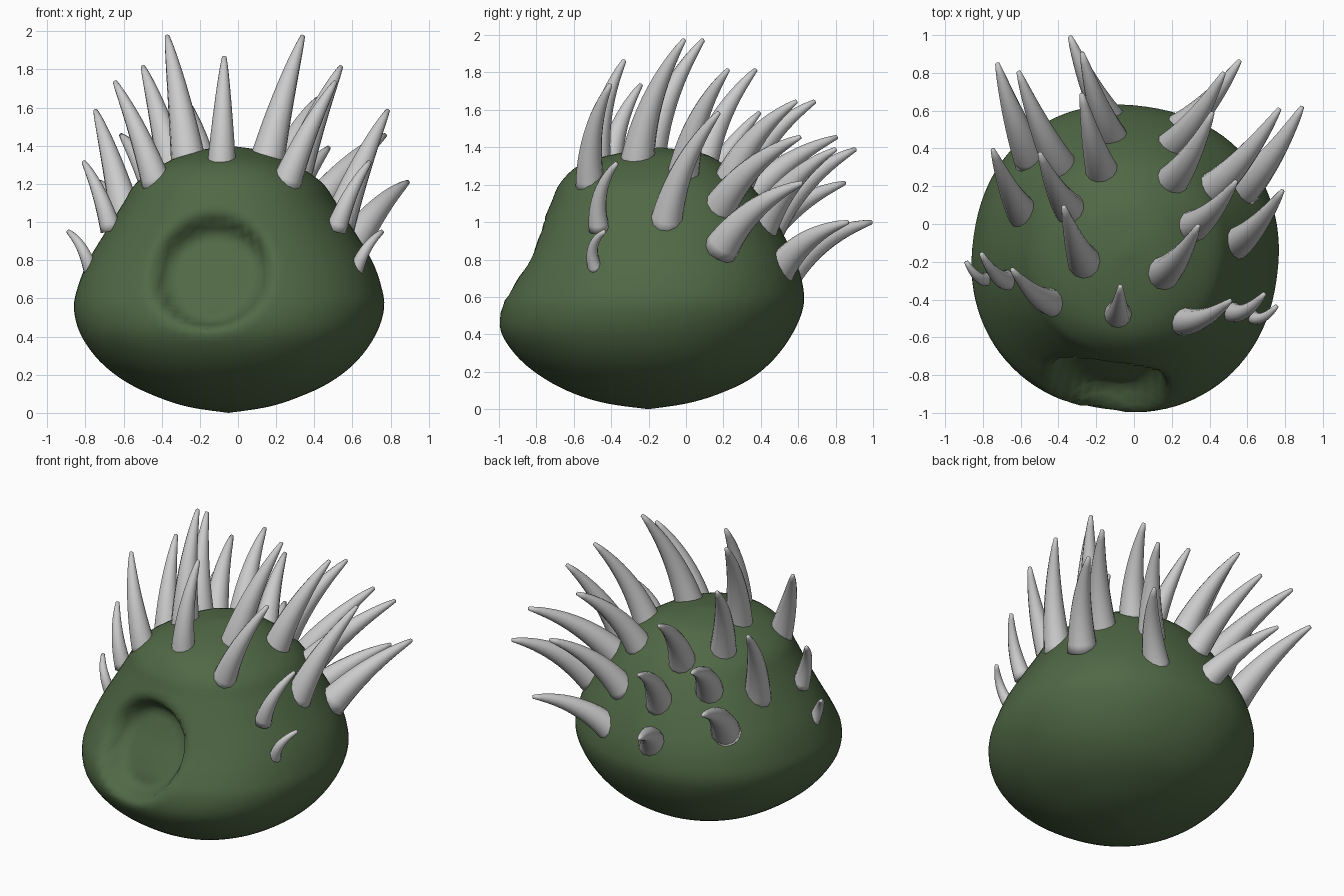
import bpy, bmesh, math
from mathutils import Vector, Matrix

if "Cube" in bpy.data.objects:
    bpy.data.objects.remove(bpy.data.objects["Cube"])

ORIGIN = Vector((-0.05, -0.2, 0))
TURN = math.radians(-8.1)                      # whole creature is turned slightly
SIDE = Vector((math.cos(TURN), math.sin(TURN), 0))   # normal of its symmetry plane


def finish(bm, name, mat=None):
    bmesh.ops.remove_doubles(bm, verts=bm.verts, dist=1e-5)
    bmesh.ops.recalc_face_normals(bm, faces=bm.faces)
    for f in bm.faces:
        f.smooth = True
    me = bpy.data.meshes.new(name)
    bm.to_mesh(me)
    bm.free()
    ob = bpy.data.objects.new(name, me)
    bpy.context.collection.objects.link(ob)
    if mat:
        me.materials.append(mat)
    return ob


def skin(bm, rings):
    loops = [[bm.verts.new(p) for p in r] for r in rings]
    for a, b in zip(loops, loops[1:]):
        n = len(a)
        for i in range(n):
            j = (i + 1) % n
            bm.faces.new((a[i], a[j], b[j], b[i]))


def catmull(pts, steps):
    P = [pts[0]] + pts + [pts[-1]]
    out = []
    for a, b, c, d in zip(P, P[1:], P[2:], P[3:]):
        for k in range(steps):
            t = k / steps
            out.append([0.5 * (2 * q + (r - p) * t + (2 * p - 5 * q + 4 * r - s) * t * t
                               + (3 * q - p - 3 * r + s) * t ** 3)
                        for p, q, r, s in zip(a, b, c, d)])
    return out + [list(pts[-1])]


# Body: stacked rounded sections (height, half width, front y, back y)
sections = [
    (0.00, 0.00, -0.20, -0.20), (0.03, 0.20, -0.42, 0.00), (0.08, 0.36, -0.59, 0.17),
    (0.16, 0.53, -0.75, 0.34), (0.27, 0.67, -0.89, 0.47), (0.41, 0.77, -0.985, 0.57),
    (0.55, 0.81, -0.985, 0.625), (0.67, 0.79, -0.93, 0.62), (0.80, 0.74, -0.855, 0.58),
    (0.95, 0.65, -0.785, 0.51), (1.10, 0.555, -0.72, 0.42), (1.21, 0.48, -0.67, 0.33),
    (1.31, 0.33, -0.56, 0.20), (1.37, 0.19, -0.35, 0.08), (1.40, 0.00, -0.14, -0.14)]


def dent(x, y, z):
    # round mouth hollow pressed into the sloping front
    d = math.hypot(x / 0.3, (z - 0.74) / 0.29)
    if y > 0 or d > 1.1:
        return Vector((x, y, z))
    t = min(1, (1.1 - d) / 0.35)
    w = t * t * (3 - 2 * t)
    return Vector((x, y + 0.15 * w, z - 0.03 * w))


rot = Matrix.Rotation(TURN, 3, 'Z')
rings = []
for z, a, yf, yb in catmull(sections, 4):
    ring = []
    for i in range(96):
        u = 2 * math.pi * i / 96
        c, s = math.cos(u), math.sin(u)
        x = a * math.copysign(abs(c) ** 0.92, c)
        y = (yf + yb) / 2 + (yb - yf) / 2 * math.copysign(abs(s) ** 0.92, s)
        ring.append(rot @ dent(x, y + 0.2, max(z, 0)) + ORIGIN)
    rings.append(ring)
green = bpy.data.materials.new("dark_green")
green.diffuse_color = (0.08, 0.14, 0.06, 1)
green.use_nodes = True
green.node_tree.nodes["Principled BSDF"].inputs["Base Color"].default_value = green.diffuse_color
bm = bmesh.new()
skin(bm, rings)
finish(bm, "body", green)


# Spikes: bent, tapering horns sunk into the body
def spike(name, base, tip, radius):
    axis = (tip - base).normalized()
    bend = Vector((0, -0.6, 0.6))
    bend = (bend - axis * bend.dot(axis)) * 0.12
    start = base - axis * 0.06
    mid = (start + tip) / 2 + bend
    u = axis.cross(Vector((0, 1, 0.3))).normalized()
    rings = []
    for k in range(13):
        t = k / 12
        p = start * (1 - t) ** 2 + mid * 2 * t * (1 - t) + tip * t * t
        d = ((mid - start) * (1 - t) + (tip - mid) * t).normalized()
        a = (u - d * u.dot(d)).normalized()
        b = d.cross(a)
        r = radius * 1.08 * (1 - t) ** 0.85 + 0.012 * t
        rings.append([p + a * r * math.cos(math.pi * i / 6) + b * r * math.sin(math.pi * i / 6)
                      for i in range(12)])
    rings.append([tip + axis * 0.006] * 12)
    rings.insert(0, [start] * 12)
    bm = bmesh.new()
    skin(bm, rings)
    finish(bm, name)


def mirrored(p):
    return p - 2 * (p - ORIGIN).dot(SIDE) * SIDE


# name, base, tip, radius (right-hand side, mirrored to the left)
pairs = [
    ("brow_spike_low", (0.65, -0.47, 0.79), (0.755, -0.435, 0.95), 0.036),
    ("brow_spike_mid", (0.54, -0.45, 1.01), (0.69, -0.37, 1.315), 0.052),
    ("brow_spike_high", (0.27, -0.50, 1.23), (0.51, -0.405, 1.735), 0.075),
    ("crown_spike", (0.16, -0.245, 1.34), (0.34, -0.01, 1.975), 0.088),
    ("upper_spike", (0.31, 0.00, 1.26), (0.54, 0.225, 1.815), 0.085),
    ("shoulder_spike", (0.54, -0.09, 1.01), (0.785, 0.175, 1.585), 0.085),
    ("back_spike", (0.21, 0.25, 1.22), (0.415, 0.59, 1.645), 0.085),
    ("flank_spike", (0.42, 0.20, 1.08), (0.77, 0.61, 1.455), 0.088),
    ("side_spike", (0.60, 0.22, 0.88), (0.89, 0.62, 1.21), 0.09),
    ("rear_spike", (0.21, 0.43, 0.99), (0.475, 0.80, 1.39), 0.085),
    ("tail_spike", (0.25, 0.52, 0.74), (0.56, 0.865, 1.0), 0.085)]
for name, base, tip, r in pairs:
    base, tip = Vector(base), Vector(tip)
    spike(name + "_right", base, tip, r)
    spike(name + "_left", mirrored(base), mirrored(tip), r)
spike("brow_spike_centre", Vector((-0.085, -0.46, 1.32)), Vector((-0.072, -0.33, 1.865)), 0.073)
